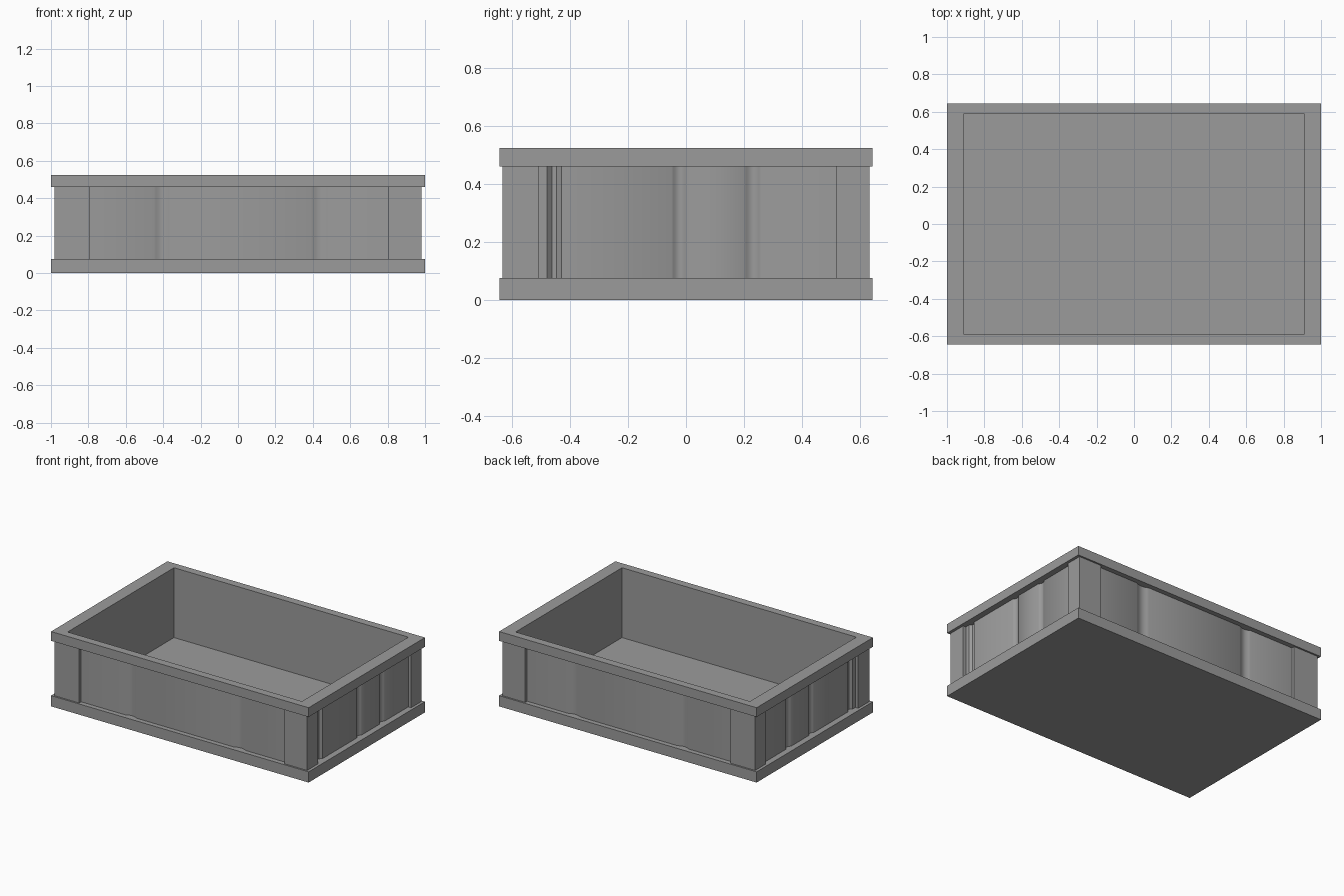
import bpy, bmesh, math

if "Cube" in bpy.data.objects:
    bpy.data.objects.remove(bpy.data.objects["Cube"])

INNER = (0.91, 0.59)      # half size of the opening
OUTER = (1.0, 0.645)      # half size of the rims
BODY = (0.98, 0.633)      # half size at the corner posts
RECESS = 0.022            # depth of the panels between the posts
GROOVE = 0.014            # depth of the grooves in the panels

grey = bpy.data.materials.new("dark_grey")
grey.diffuse_color = (0.33, 0.33, 0.33, 1)
grey.use_nodes = True
grey.node_tree.nodes["Principled BSDF"].inputs["Base Color"].default_value = grey.diffuse_color


def rect(hx, hy):
    return [(-hx, -hy), (hx, -hy), (hx, hy), (-hx, hy)]


def finish(name, bm):
    bmesh.ops.recalc_face_normals(bm, faces=bm.faces[:])
    me = bpy.data.meshes.new(name)
    bm.to_mesh(me)
    bm.free()
    me.materials.append(grey)
    ob = bpy.data.objects.new(name, me)
    bpy.context.collection.objects.link(ob)
    bpy.context.view_layer.objects.active = ob
    bpy.ops.object.select_all(action='DESELECT')
    ob.select_set(True)
    bpy.ops.object.shade_smooth_by_angle(angle=math.radians(40))
    return ob


def frame(name, outline, z0, z1):
    """Extruded outline with the rectangular opening cut through it."""
    bm = bmesh.new()
    edges = []
    for pts in (outline, rect(*INNER)):
        vs = [bm.verts.new((x, y, z0)) for x, y in pts]
        edges += [bm.edges.new((vs[i - 1], vs[i])) for i in range(len(vs))]
    fill = bmesh.ops.triangle_fill(bm, edges=edges, use_beauty=True, normal=(0, 0, 1))
    faces = [g for g in fill['geom'] if isinstance(g, bmesh.types.BMFace)]
    ext = bmesh.ops.extrude_face_region(bm, geom=faces, use_keep_orig=True)
    top = [g for g in ext['geom'] if isinstance(g, bmesh.types.BMVert)]
    bmesh.ops.translate(bm, verts=top, vec=(0, 0, z1 - z0))
    return finish(name, bm)


def groove(a, b, n=8):
    """Soft groove from a to b; n=3 gives a sharp flat-bottomed one."""
    depth = GROOVE * (1.4 if n == 3 else 1)
    return [(a + (b - a) * i / n, RECESS + depth * math.sin(math.pi * i / n))
            for i in range(n + 1)]


def side(half, post_a, post_b, grooves):
    """Profile (position, inset) of one side: post, grooved panel, post."""
    pts = [(-half, 0), (post_a, 0), (post_a, RECESS)]
    for g in grooves:
        pts += g
    return pts + [(post_b, RECESS), (post_b, 0)]


# Base tray with the sunken floor
bm = bmesh.new()
loops = []
for (hx, hy), z in ((OUTER, 0), (OUTER, 0.075), (INNER, 0.075), (INNER, 0.035)):
    loops.append([bm.verts.new((x, y, z)) for x, y in rect(hx, hy)])
for a, b in zip(loops, loops[1:]):
    for i in range(4):
        bm.faces.new((a[i - 1], a[i], b[i], b[i - 1]))
bm.faces.new(loops[0])
bm.faces.new(loops[-1])
finish("base_tray", bm)

# Grooved walls: front and right profiles, mirrored to back and left
long_side = side(BODY[0], -0.79, 0.805, [groove(-0.45, -0.36), groove(0.39, 0.49)])
short_side = side(BODY[1], -0.51, 0.52,
                  [groove(-0.48, -0.43, 3), groove(-0.05, 0.005), groove(0.20, 0.26)])
front = [(p, -BODY[1] + d) for p, d in long_side]
right = [(BODY[0] - d, p) for p, d in short_side]
back = [(x, -y) for x, y in reversed(front[1:])]
left = [(-x, y) for x, y in reversed(right[1:])]
outline = front + right + [BODY] + back + [(-BODY[0], BODY[1])] + left
frame("grooved_walls", outline, 0.075, 0.46)

# Top rim
frame("top_rim", rect(*OUTER), 0.46, 0.525)
